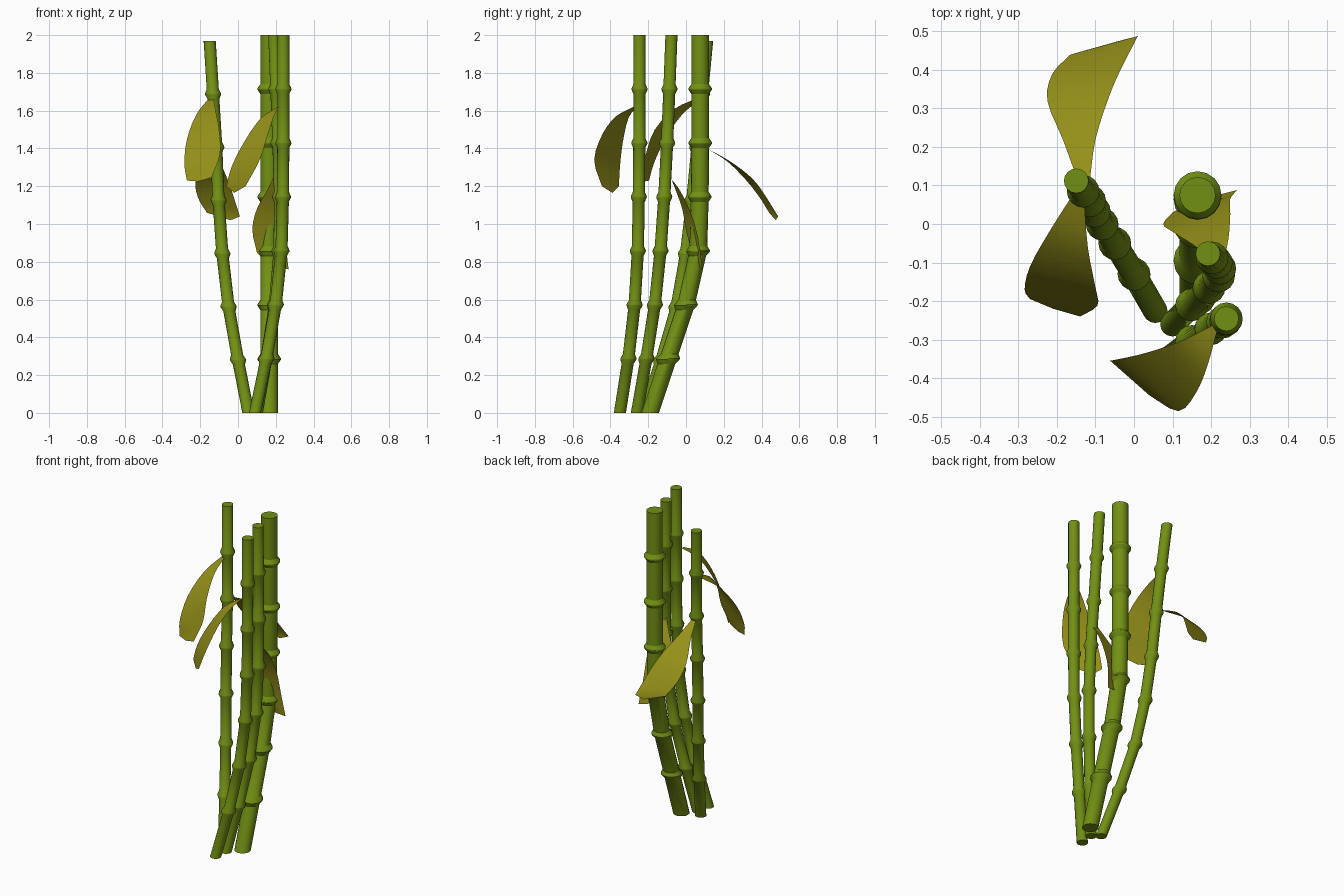
import bpy, bmesh, math
from mathutils import Vector

if "Cube" in bpy.data.objects:
    bpy.data.objects.remove(bpy.data.objects["Cube"])


def material(name, color):
    m = bpy.data.materials.new(name)
    m.diffuse_color = color
    m.use_nodes = True
    m.node_tree.nodes["Principled BSDF"].inputs["Base Color"].default_value = m.diffuse_color
    return m


GREEN = material("stalk_green", (0.17, 0.28, 0.007, 1))
OLIVE = material("leaf_olive", (0.30, 0.28, 0.01, 1))


def finish(name, bm, mat, angle):
    mesh = bpy.data.meshes.new(name)
    bm.to_mesh(mesh)
    bm.free()
    mesh.materials.append(mat)
    ob = bpy.data.objects.new(name, mesh)
    bpy.context.collection.objects.link(ob)
    bpy.ops.object.select_all(action='DESELECT')
    bpy.context.view_layer.objects.active = ob
    ob.select_set(True)
    bpy.ops.object.shade_smooth_by_angle(angle=math.radians(angle))


def stalk(name, path, radius, height, sides=16):
    """Tube through evenly spaced nodes, with a raised ridge at each inner node."""
    n = len(path) - 1
    step = height / n
    rings = [(0, 1.0)]
    for k in range(1, n):
        rings += [(k - 0.09, 1.0), (k - 0.012, 1.32), (k + 0.012, 1.32), (k + 0.09, 1.0)]
    rings.append((n, 1.0))
    bm = bmesh.new()
    loops = []
    for t, s in rings:
        i = min(int(t), n - 1)
        c = Vector(path[i]).lerp(Vector(path[i + 1]), t - i)
        loops.append([bm.verts.new((c.x + radius * s * math.cos(a), c.y + radius * s * math.sin(a), t * step))
                      for a in (2 * math.pi * j / sides for j in range(sides))])
    for lo, hi in zip(loops, loops[1:]):
        for j in range(sides):
            k = (j + 1) % sides
            bm.faces.new((lo[j], lo[k], hi[k], hi[j]))
    bm.faces.new(loops[0][::-1])
    bm.faces.new(loops[-1])
    finish(name, bm, GREEN, 30)


def smooth(points, sub=3):
    """Catmull-Rom curve through the points."""
    p = [Vector(q) for q in points]
    p = [2 * p[0] - p[1]] + p + [2 * p[-1] - p[-2]]
    out = []
    for i in range(1, len(p) - 2):
        a, b, c, d = p[i - 1:i + 3]
        for k in range(sub):
            t = k / sub
            out.append(0.5 * (2 * b + (c - a) * t + (2 * a - 5 * b + 4 * c - d) * t * t
                              + (3 * b - a - 3 * c + d) * t ** 3))
    return out + [p[-2]]


def leaf(name, left, right, tip):
    """Thin blade between two edge curves, closed by a rounded tip."""
    bm = bmesh.new()
    rows = []
    for l, r in zip(smooth(left), smooth(right)):
        rows.append([bm.verts.new(l.lerp(r, u / 4)) for u in range(5)])
    for a, b in zip(rows, rows[1:]):
        for u in range(4):
            bm.faces.new((a[u], a[u + 1], b[u + 1], b[u]))
    end = bm.verts.new(tip)
    for u in range(4):
        bm.faces.new((rows[-1][u], rows[-1][u + 1], end))
    finish(name, bm, OLIVE, 60)


# Four bamboo stalks: (x, y) of each node from ground to top
stalk("left_stalk", [(0.055, -0.225), (0, -0.13), (-0.05, -0.05), (-0.083, 0.0),
                     (-0.103, 0.033), (-0.115, 0.06), (-0.132, 0.085), (-0.15, 0.112)], 0.032, 1.97)
stalk("thick_stalk", [(0.165, -0.19), (0.165, -0.095), (0.165, 0.0), (0.165, 0.065),
                      (0.165, 0.073), (0.165, 0.075), (0.165, 0.075), (0.165, 0.075)], 0.047, 2.0)
stalk("front_stalk", [(0.09, -0.35), (0.15, -0.305), (0.20, -0.272), (0.23, -0.255),
                      (0.238, -0.25), (0.24, -0.247), (0.24, -0.246), (0.24, -0.246)], 0.032, 2.0)
stalk("middle_stalk", [(0.10, -0.26), (0.15, -0.21), (0.195, -0.165), (0.22, -0.135),
                       (0.223, -0.115), (0.214, -0.10), (0.203, -0.088), (0.192, -0.077)], 0.032, 2.0)

# Drooping leaves
leaf("back_leaf",
     [(-0.145, 0.11, 1.40), (-0.185, 0.22, 1.33), (-0.225, 0.32, 1.23), (-0.212, 0.39, 1.14), (-0.165, 0.44, 1.06)],
     [(-0.115, 0.11, 1.40), (-0.10, 0.22, 1.34), (-0.065, 0.33, 1.26), (-0.035, 0.40, 1.18), (0.01, 0.488, 1.04)],
     (-0.04, 0.475, 1.02))
leaf("left_leaf",
     [(-0.15, 0.09, 1.67), (-0.22, -0.02, 1.58), (-0.27, -0.11, 1.45), (-0.284, -0.17, 1.32), (-0.27, -0.195, 1.23)],
     [(-0.13, 0.07, 1.67), (-0.12, -0.06, 1.61), (-0.10, -0.165, 1.50), (-0.095, -0.212, 1.37), (-0.14, -0.24, 1.245)],
     (-0.21, -0.22, 1.225))
leaf("front_leaf",
     [(0.21, -0.26, 1.62), (0.12, -0.305, 1.56), (0.03, -0.335, 1.43), (-0.035, -0.35, 1.30), (-0.062, -0.355, 1.20)],
     [(0.215, -0.28, 1.62), (0.19, -0.37, 1.57), (0.16, -0.44, 1.48), (0.115, -0.486, 1.34), (0.04, -0.445, 1.20)],
     (-0.02, -0.39, 1.165))
leaf("middle_leaf",
     [(0.20, -0.09, 1.27), (0.155, -0.055, 1.18), (0.10, -0.02, 1.08), (0.076, 0.0, 0.97), (0.10, 0.03, 0.85)],
     [(0.23, -0.11, 1.27), (0.245, -0.04, 1.19), (0.25, 0.025, 1.06), (0.25, 0.065, 0.92), (0.268, 0.088, 0.76)],
     (0.155, 0.06, 0.785))
